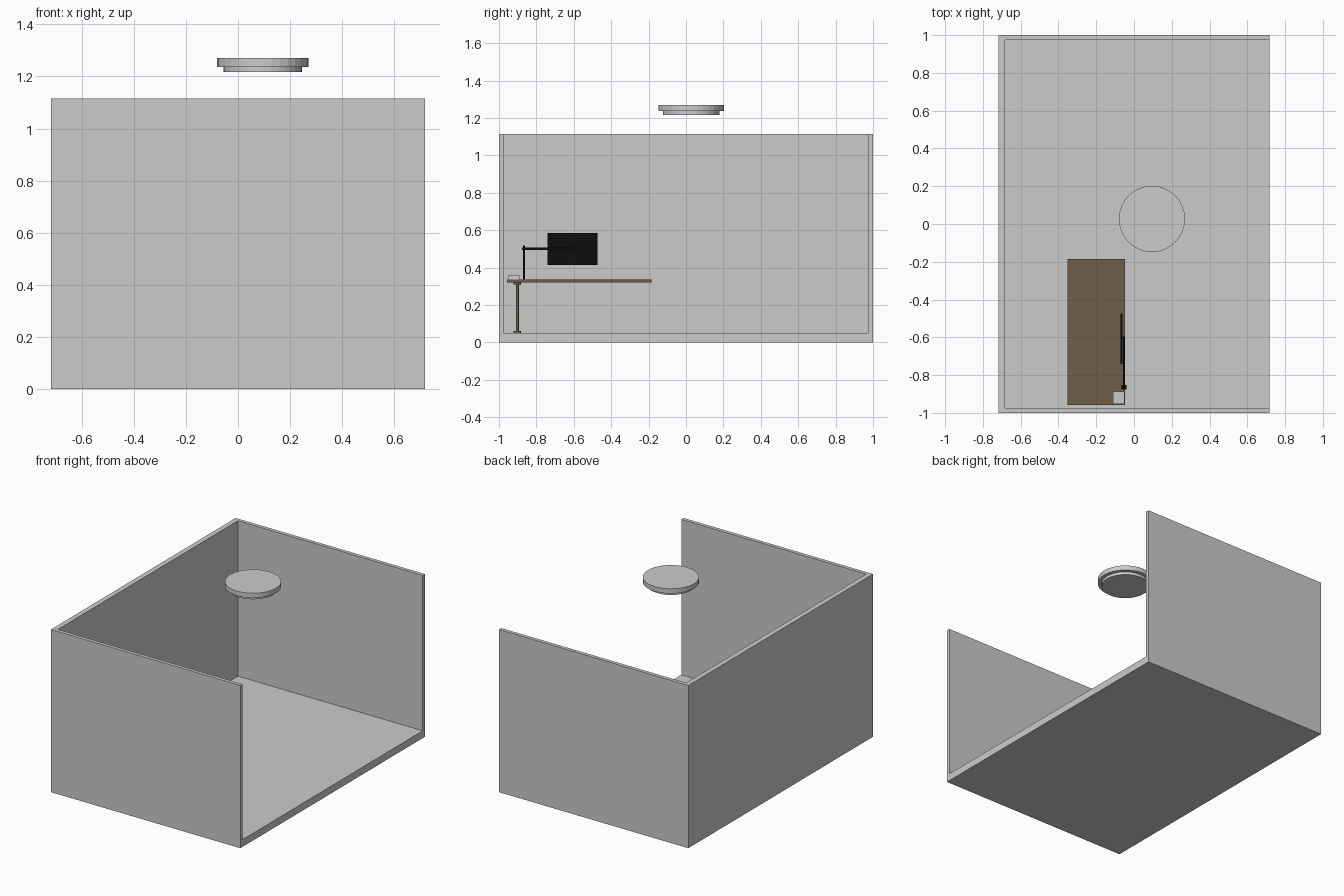
import bpy

if "Cube" in bpy.data.objects:
    bpy.data.objects.remove(bpy.data.objects["Cube"])


def material(name, rgb):
    m = bpy.data.materials.new(name)
    m.diffuse_color = (*rgb, 1)
    m.use_nodes = True
    m.node_tree.nodes["Principled BSDF"].inputs["Base Color"].default_value = m.diffuse_color
    return m


wood = material("wood", (0.16, 0.11, 0.065))
black = material("black", (0.004, 0.004, 0.004))


def finish(name, mat):
    ob = bpy.context.object
    ob.name = name
    bpy.ops.object.transform_apply(location=False, rotation=False, scale=True)
    if mat:
        ob.data.materials.append(mat)
    return ob


def box(name, x, y, z, mat=None):
    """Box given as (min, max) pairs on each axis."""
    bpy.ops.mesh.primitive_cube_add(size=1, location=[sum(r) / 2 for r in (x, y, z)])
    bpy.context.object.scale = [r[1] - r[0] for r in (x, y, z)]
    return finish(name, mat)


def cylinder(name, x, y, z, radius, mat=None, sides=32):
    bpy.ops.mesh.primitive_cylinder_add(vertices=sides, radius=radius, depth=z[1] - z[0],
                                        location=(x, y, sum(z) / 2))
    return finish(name, mat)


# Room shell, open on the right and on top
W, FLOOR, TOP = 0.718, 0.05, 1.115
box("floor", (-W, W), (-1, 1), (0, FLOOR))
box("left_wall", (-W, -0.683), (-1, 1), (FLOOR, TOP))
box("front_wall", (-0.683, W), (-1, -0.975), (FLOOR, TOP))
box("back_wall", (-0.683, W), (0.975, 1), (FLOOR, TOP))

# Ceiling lamp
cylinder("lamp_rim", 0.095, 0.027, (1.237, 1.27), 0.175)
cylinder("lamp_diffuser", 0.095, 0.027, (1.217, 1.237), 0.151)

# Desk with legs at the wall end
box("desk_top", (-0.351, -0.047), (-0.957, -0.185), (0.322, 0.338), wood)
for side, x in (("left", -0.293), ("right", -0.105)):
    cylinder(f"{side}_leg", x, -0.902, (0.06, 0.315), 0.008, wood, 16)
    for end, z in (("foot", (FLOOR, 0.062)), ("plate", (0.311, 0.322))):
        cylinder(f"{side}_leg_{end}", x, -0.902, z, 0.021, wood, 16)

# Small box on the desk corner
box("desk_box", (-0.11, -0.05), (-0.953, -0.888), (0.338, 0.357))

# Monitor on a swing arm
box("arm_post", (-0.058, -0.048), (-0.871, -0.861), (0.338, 0.518), black)
box("arm_joint", (-0.066, -0.041), (-0.877, -0.853), (0.494, 0.508), black)
box("arm_beam", (-0.057, -0.048), (-0.86, -0.595), (0.494, 0.508), black)
box("screen_mount", (-0.064, -0.048), (-0.612, -0.595), (0.488, 0.514), black)
box("screen", (-0.071, -0.062), (-0.741, -0.474), (0.415, 0.586), black)
